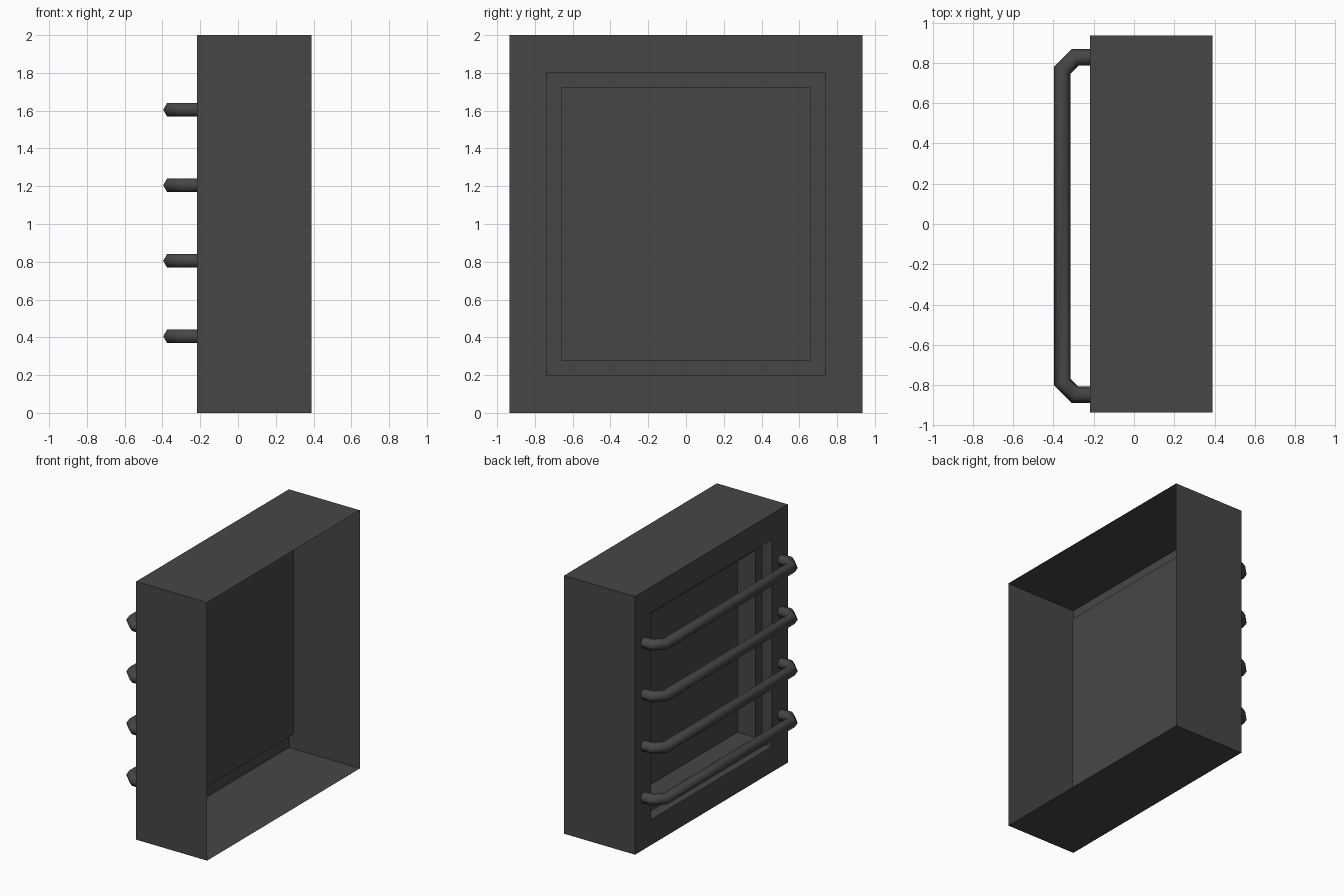
import bpy
import bmesh
import math
from mathutils import Vector

cube = bpy.data.objects.get("Cube")
if cube:
    bpy.data.objects.remove(cube, do_unlink=True)

GREY = (0.062, 0.062, 0.062, 1.0)
metal = bpy.data.materials.new("dark_grey")
metal.use_nodes = True
metal.diffuse_color = GREY
metal.node_tree.nodes["Principled BSDF"].inputs["Base Color"].default_value = GREY


def finish(bm, name, smooth=False):
    mesh = bpy.data.meshes.new(name)
    bm.to_mesh(mesh)
    bm.free()
    mesh.materials.append(metal)
    for poly in mesh.polygons:
        poly.use_smooth = smooth
    obj = bpy.data.objects.new(name, mesh)
    bpy.context.collection.objects.link(obj)
    return obj


def skin(bm, rings):
    """Join each ring of vertices to the next with quads."""
    for a, b in zip(rings, rings[1:]):
        n = len(a)
        for i in range(n):
            j = (i + 1) % n
            bm.faces.new((a[i], a[j], b[j], b[i]))


# Window casing: one thin sheet, open on +x, stepping inwards on -x to the pane
def build_casing():
    steps = [  # x, half width, half height
        (0.39, 0.935, 1.0),
        (-0.218, 0.935, 1.0),
        (-0.218, 0.74, 0.803),
        (-0.133, 0.74, 0.803),
        (-0.133, 0.658, 0.723),
        (0.02, 0.658, 0.723),
    ]
    corners = [(-1, -1), (1, -1), (1, 1), (-1, 1)]
    bm = bmesh.new()
    rings = [[bm.verts.new((x, sy * w, 1 + sz * h)) for sy, sz in corners]
             for x, w, h in steps]
    skin(bm, rings)
    pane = bm.faces.new(rings[-1])
    bmesh.ops.recalc_face_normals(bm, faces=bm.faces)
    if pane.normal.x > 0:
        bmesh.ops.reverse_faces(bm, faces=bm.faces)
    finish(bm, "window_casing")


# Guard bar: hexagonal tube with mitred bends, running along y
def build_bar(name, z):
    wall, bend, out, radius, sides = -0.218, -0.292, -0.355, 0.041, 6
    half, reach, shift = 0.838, 0.775, -0.01
    path = [Vector((x, y + shift, z)) for x, y in (
        (wall, half), (bend, half), (out, reach),
        (out, -reach), (bend, -half), (wall, -half))]
    up = Vector((0, 0, 1))
    bm = bmesh.new()
    rings = []
    for i, p in enumerate(path):
        before = (p - path[i - 1]).normalized() if i else None
        after = (path[i + 1] - p).normalized() if i + 1 < len(path) else None
        before, after = before or after, after or before
        tangent = (before + after).normalized()
        side = up.cross(tangent) / tangent.dot(before)
        ring = []
        for k in range(sides):
            a = math.tau * k / sides
            ring.append(bm.verts.new(
                p + radius * (math.cos(a) * side + math.sin(a) * up)))
        rings.append(ring)
    skin(bm, rings)
    bmesh.ops.recalc_face_normals(bm, faces=bm.faces)
    finish(bm, name, smooth=True)


build_casing()
for i in range(4):
    build_bar(f"guard_bar_{i + 1}", 0.405 + 0.4 * i)
